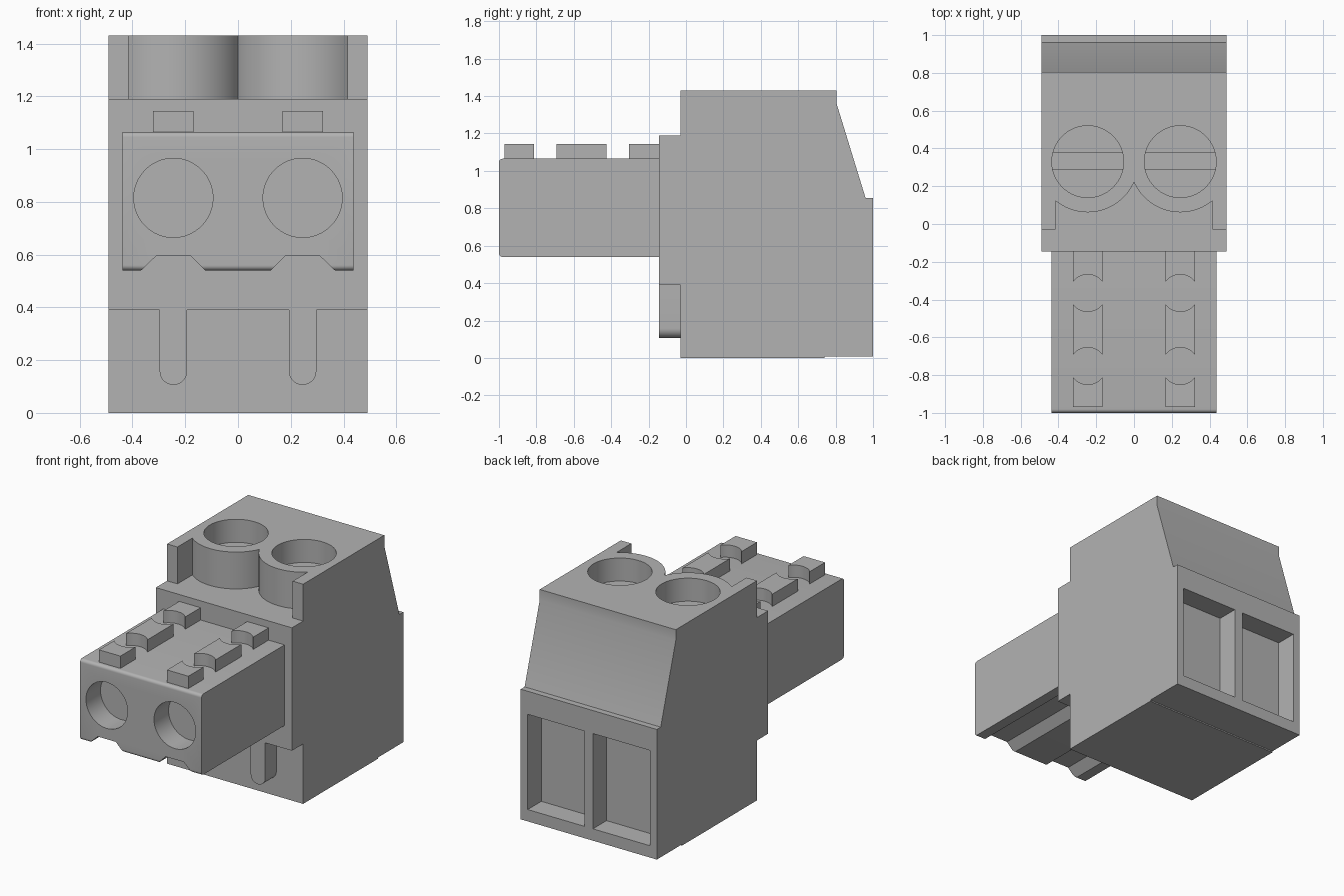
import bpy
import bmesh
import math
from mathutils import Vector

cube = bpy.data.objects.get("Cube")
if cube:
    bpy.data.objects.remove(cube, do_unlink=True)

grey = bpy.data.materials.new("light grey plastic")
grey.use_nodes = True
COLOUR = (0.45, 0.45, 0.45, 1)
grey.diffuse_color = COLOUR
for node in grey.node_tree.nodes:
    if node.type == 'BSDF_PRINCIPLED':
        node.inputs["Base Color"].default_value = COLOUR

PLACE = {
    'X': lambda p, d: Vector((d, p[0], p[1])),   # profile in y, z
    'Y': lambda p, d: Vector((p[0], d, p[1])),   # profile in x, z
    'Z': lambda p, d: Vector((p[0], p[1], d)),   # profile in x, y
}


def prism(name, pts, axis, a, b):
    """Extrude a closed 2D profile along an axis from a to b."""
    bm = bmesh.new()
    ends = [[bm.verts.new(PLACE[axis](p, d)) for p in pts] for d in (a, b)]
    for ring in ends:
        bm.faces.new(ring)
    n = len(pts)
    for i in range(n):
        j = (i + 1) % n
        bm.faces.new((ends[0][i], ends[0][j], ends[1][j], ends[1][i]))
    bmesh.ops.recalc_face_normals(bm, faces=bm.faces)
    mesh = bpy.data.meshes.new(name)
    bm.to_mesh(mesh)
    bm.free()
    mesh.materials.append(grey)
    obj = bpy.data.objects.new(name, mesh)
    bpy.context.collection.objects.link(obj)
    return obj


def arc(cx, cy, r, start, end, steps):
    return [(cx + r * math.cos(start + (end - start) * i / steps),
             cy + r * math.sin(start + (end - start) * i / steps))
            for i in range(steps + 1)]


def circle(cx, cy, r, n=64):
    return arc(cx, cy, r, 0, 2 * math.pi, n)[:-1]


def rect(x0, x1, y0, y1):
    return [(x0, y0), (x1, y0), (x1, y1), (x0, y1)]


def cut(obj, cutter):
    """Subtract the cutter from the object, then discard it."""
    cutter.hide_render = True
    mod = obj.modifiers.new("cut", 'BOOLEAN')
    mod.operation = 'DIFFERENCE'
    mod.solver = 'EXACT'
    mod.object = cutter
    bpy.context.view_layer.objects.active = obj
    bpy.ops.object.modifier_apply(modifier=mod.name)
    bpy.data.objects.remove(cutter, do_unlink=True)


def smooth(obj):
    bpy.ops.object.select_all(action='DESELECT')
    obj.select_set(True)
    bpy.context.view_layer.objects.active = obj
    bpy.ops.object.shade_smooth_by_angle(angle=math.radians(30))


SIDES = (("right", -1), ("left", 1))
PITCH = 0.245          # distance of each pole from the centre
SCREW_Y = 0.33
parts = []

# Housing: stepped side profile with sloped back
housing = prism("housing", [
    (-0.03, 0), (0.74, 0), (0.74, 0.008), (1, 0.008), (1, 0.855),
    (0.96, 0.855), (0.805, 1.36), (0.805, 1.43), (-0.03, 1.43),
    (-0.03, 1.19), (-0.145, 1.19), (-0.145, 0.39), (-0.03, 0.39)],
    'X', -0.49, 0.49)
parts.append(housing)

# Recess at the upper front, leaving two rounded screw towers
R = 0.268
edge = 0.415
right_arc = arc(PITCH, SCREW_Y, R, -math.acos((edge - PITCH) / R),
                -math.acos(-PITCH / R), 32)
right_arc[-1] = (0, right_arc[-1][1])
left_arc = [(-x, y) for x, y in reversed(right_arc[:-1])]
cut(housing, prism("recess_cutter",
                   [(-edge, -0.3), (edge, -0.3)] + right_arc + left_arc,
                   'Z', 1.19, 1.6))

for side, s in SIDES:
    x = s * PITCH

    # Screw well and slotted screw
    cut(housing, prism("well_cutter", circle(x, SCREW_Y, 0.19), 'Z', 1.22, 1.6))
    screw = prism(side + "_screw", circle(x, SCREW_Y, 0.19), 'Z', 1.22, 1.28)
    cut(screw, prism("slot_cutter", rect(x - 0.25, x + 0.25, 0.29, 0.375),
                     'Z', 1.245, 1.4))
    parts.append(screw)

    # Wire entry pocket in the back
    x0, x1 = sorted((s * 0.03, s * 0.44))
    cut(housing, prism("pocket_cutter", rect(x0, x1, 0.085, 0.705),
                       'Y', 0.86, 1.2))

    # Round-ended tongue below the front step
    tongue = [(x + 0.052, 0.39), (x - 0.052, 0.39)]
    tongue += arc(x, 0.158, 0.052, math.pi, 2 * math.pi, 16)
    parts.append(prism(side + "_tongue", tongue, 'Y', -0.145, -0.03))

# Plug block with rounded front edges
r = 0.02
plug = prism("plug", [(-0.13, 0.54), (-0.13, 1.065)]
             + arc(-1 + r, 1.065 - r, r, math.pi / 2, math.pi, 6)
             + arc(-1 + r, 0.54 + r, r, math.pi, 1.5 * math.pi, 6),
             'X', -0.437, 0.437)
parts.append(plug)

for side, s in SIDES:
    x = s * PITCH

    # Pin socket in the front
    cut(plug, prism("socket_cutter", circle(x, 0.815, 0.15), 'Y', -1.2, -0.85))

    # Tapered groove along the underside
    groove = [(0.07, 0.485), (0.18, 0.595), (0.31, 0.595), (0.425, 0.485)]
    cut(plug, prism("groove_cutter", [(s * px, pz) for px, pz in groove],
                    'Y', -1.2, -0.146))

    # Key rib on top, interrupted by two round gaps
    rib = prism(side + "_key_rib", rect(x - 0.077, x + 0.077, -0.97, -0.13),
                'Z', 1.06, 1.145)
    for y in (-0.365, -0.752):
        cut(rib, prism("gap_cutter", circle(x, y, 0.098, 48), 'Z', 1.0, 1.3))
    parts.append(rib)

for part in parts:
    smooth(part)
